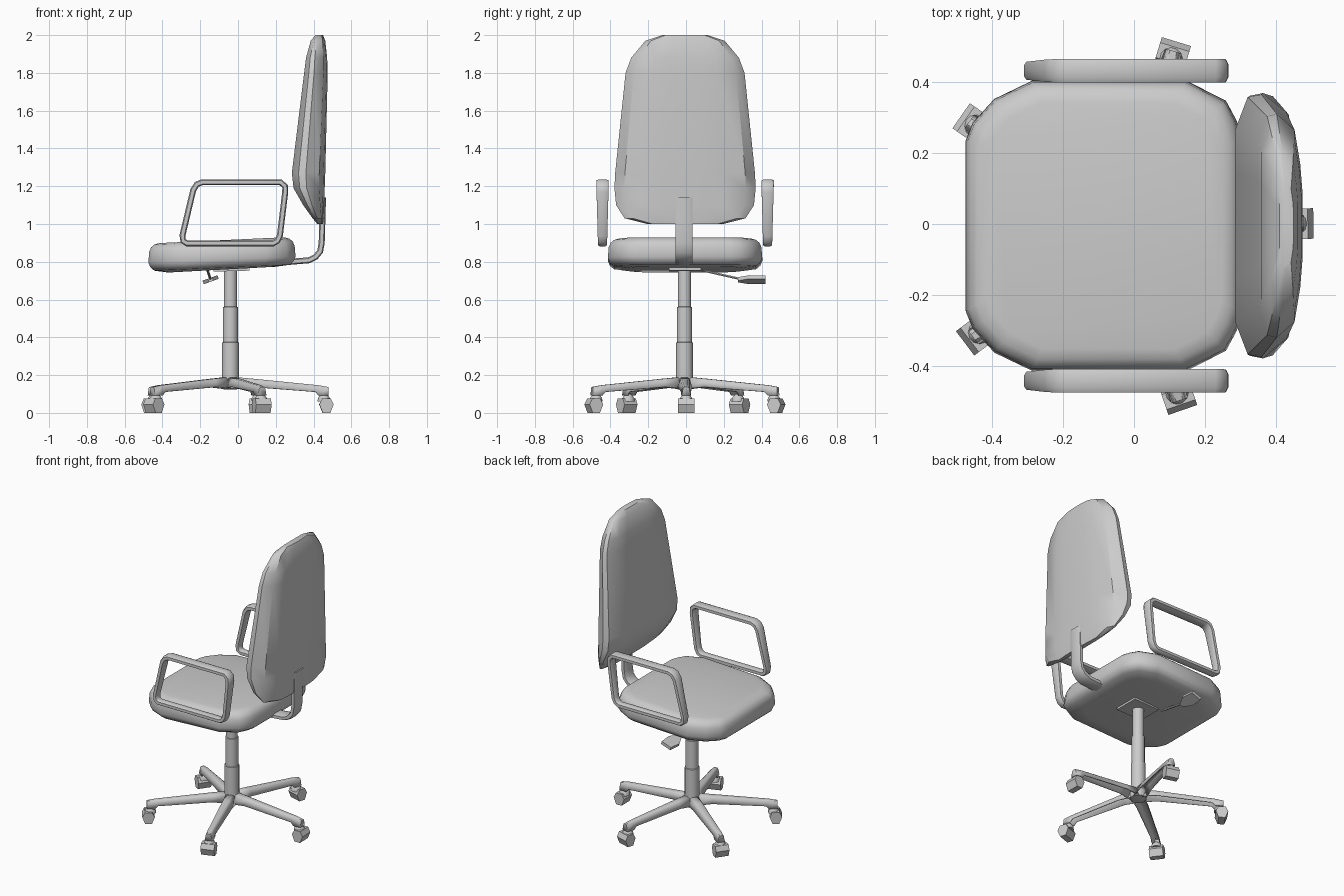
import bpy, bmesh
from math import sin, cos, pi, radians
from mathutils import Matrix, Vector

if "Cube" in bpy.data.objects:
    bpy.data.objects.remove(bpy.data.objects["Cube"])

CY = -0.005                      # depth-centre of the chair
HUB = Vector((-0.04, -0.008, 0))  # base column position


def finish(name, verts, faces, mat=None, angle=40):
    me = bpy.data.meshes.new(name)
    me.from_pydata([tuple(v) for v in verts], [], faces)
    if mat:
        me.transform(mat)
    bm = bmesh.new()
    bm.from_mesh(me)
    bmesh.ops.recalc_face_normals(bm, faces=bm.faces)
    bm.to_mesh(me)
    bm.free()
    ob = bpy.data.objects.new(name, me)
    bpy.context.collection.objects.link(ob)
    bpy.ops.object.select_all(action='DESELECT')
    ob.select_set(True)
    bpy.context.view_layer.objects.active = ob
    bpy.ops.object.shade_smooth_by_angle(angle=radians(angle))
    return ob


def loft(name, rings, loop=False, caps=(True, True), closed=True, mat=None, angle=40):
    """Skin equal-length rings; loop joins the last ring to the first."""
    n, m = len(rings[0]), len(rings)
    verts = [p for r in rings for p in r]
    faces = []
    for i in range(m if loop else m - 1):
        a, b = i * n, ((i + 1) % m) * n
        for j in range(n if closed else n - 1):
            k = (j + 1) % n
            faces.append((a + j, a + k, b + k, b + j))
    if not loop:
        if caps[0]:
            faces.append(tuple(range(n)))
        if caps[1]:
            faces.append(tuple(range((m - 1) * n, m * n)))
    return finish(name, verts, faces, mat, angle)


def lathe(name, profile, centre, sides=20):
    rings = [[(centre[0] + r * cos(2 * pi * k / sides),
               centre[1] + r * sin(2 * pi * k / sides), z) for k in range(sides)]
             for r, z in profile]
    return loft(name, rings)


def sweep(name, path, y, thick, width, closed):
    """Flat rounded bar along an x-z path; width(z) is the half width in y."""
    section = [(-1, -.6), (-.6, -1), (.6, -1), (1, -.6), (1, .6), (.6, 1), (-.6, 1), (-1, .6)]
    pts = [Vector(p) for p in path]
    rings = []
    for i, p in enumerate(pts):
        prev = pts[i - 1] if closed or i else p
        nxt = pts[(i + 1) % len(pts)] if closed or i < len(pts) - 1 else p
        d = ((p - prev).normalized() + (nxt - p).normalized()).normalized()
        nrm = Vector((-d.y, d.x))
        rings.append([(p.x + nrm.x * u * thick, y + v * width(p.y), p.y + nrm.y * u * thick)
                      for v, u in section])
    return loft(name, rings, loop=closed, angle=50)


# seat cushion: rounded octagon, slightly tilted forward
half = [(-.475, .235), (-.455, .285), (-.395, .35), (-.29, .40),
        (.14, .40), (.25, .345), (.28, .29), (.295, .24)]
outline = half + [(x, -y) for x, y in reversed(half)]
rings = []
for s, z in [(.74, .762), (.93, .772), (.985, .79), (1.012, .815), (1, .872),
             (.975, .895), (.93, .91), (.86, .918)]:
    rings.append([(-.085 + (x + .09) * s, CY + y * s * 1.01, z + .04 * x) for x, y in outline])
loft("seat", rings)

# backrest: horizontal sections (height, half width, front x, rear x)
rings = []
for z, w, f, b in [(1.0, .2, .42, .45), (1.03, .32, .395, .453), (1.1, .365, .345, .456),
                   (1.19, .374, .294, .459), (1.27, .37, .285, .462), (1.8, .315, .35, .475),
                   (1.88, .285, .36, .472), (1.97, .21, .385, .462), (2.0, .12, .41, .45)]:
    d = b - f
    right = [(0, .4), (0, .73), (.2, .98), (.42, 1), (.82, .86), (.95, .55), (1, .3)]
    ring = [(f + u * d, CY + v * w, z) for u, v in right]
    ring += [(f + u * d, CY - v * w, z) for u, v in reversed(right)]
    rings.append(ring)
loft("backrest", rings)

# bent bar carrying the backrest
sweep("backrest_bar", [(.1, .785), (.3, .802), (.375, .808), (.41, .825), (.435, .855),
                       (.443, .9), (.446, 1.0), (.45, 1.14)],
      -.01, .016, lambda z: .045, False)

# armrest loops, mirrored
loop = [(-.27, .897), (.185, .897), (.208, .91), (.222, .94), (.25, 1.17), (.249, 1.2),
        (.225, 1.221), (-.19, 1.221), (-.218, 1.21), (-.237, 1.18), (-.294, .94), (-.29, .91)]
for side, label in ((1, "left"), (-1, "right")):
    sweep(label + "_armrest", loop, CY + side * .437, .016,
          lambda z: .024 + .009 * (z - .89) / .33, True)

# gas column and hub
lathe("column", [(.045, .18), (.045, .372), (.04, .374), (.04, .56), (.035, .562),
                 (.035, .77)], HUB)
lathe("hub", [(.035, .125), (.05, .128), (.052, .165), (.044, .193)], HUB)

# mounting plate under the seat
loft("seat_plate", [[(-.13, -.09, z), (.06, -.09, z + .005), (.06, .08, z + .005), (-.13, .08, z)]
                    for z in (.748, .775)])

# five spokes with casters
for k in range(5):
    mat = Matrix.Translation(HUB) @ Matrix.Rotation(radians(1 + 72 * k), 4, 'Z')
    rings = []
    for r, top, bot, wt, wb in [(.02, .19, .128, .026, .042), (.12, .181, .138, .025, .038),
                                (.45, .148, .112, .018, .027), (.468, .146, .092, .018, .027),
                                (.518, .137, .092, .016, .024)]:
        rings.append([(r, -wb, bot), (r, -wt, top - .006), (r, -wt * .6, top),
                      (r, wt * .6, top), (r, wt, top - .006), (r, wb, bot)])
    spoke = loft(f"spoke_{k}", rings, caps=(False, True), closed=False, mat=mat)
    mod = spoke.modifiers.new("shell", 'SOLIDIFY')
    mod.thickness = .006
    # caster body: hexagonal prism across the spoke
    hexagon = [(-.02, 0), (.02, 0), (.038, .045), (.022, .076), (-.022, .076), (-.038, .045)]
    loft(f"caster_{k}", [[(.508 + r, y, z) for r, z in hexagon] for y in (-.043, .043)],
         mat=mat, angle=30)
    # swivel dome above the caster
    lathe(f"caster_dome_{k}", [(.034, .06), (.032, .078), (.022, .092), (.012, .1)],
          mat @ Vector((.495, 0, 0)), 12)

# height lever: thin rod and tilted paddle
a, b = Vector((-.165, .04, .765)), Vector((-.145, .3, .706))
rings = [[p + Vector((.007 * cos(pi * k / 3), 0, .007 * sin(pi * k / 3))) for k in range(6)]
         for p in (a, b)]
loft("lever_rod", rings)
paddle = [(-.012, 0), (-.042, .06), (-.036, .145), (.036, .145), (.042, .06), (.012, 0)]
tilt = Matrix.Translation((-.145, .275, .705)) @ Matrix.Rotation(radians(-20), 4, 'Y')
loft("lever_paddle", [[(x, y, z) for x, y in paddle] for z in (-.01, .01)], mat=tilt, angle=30)
